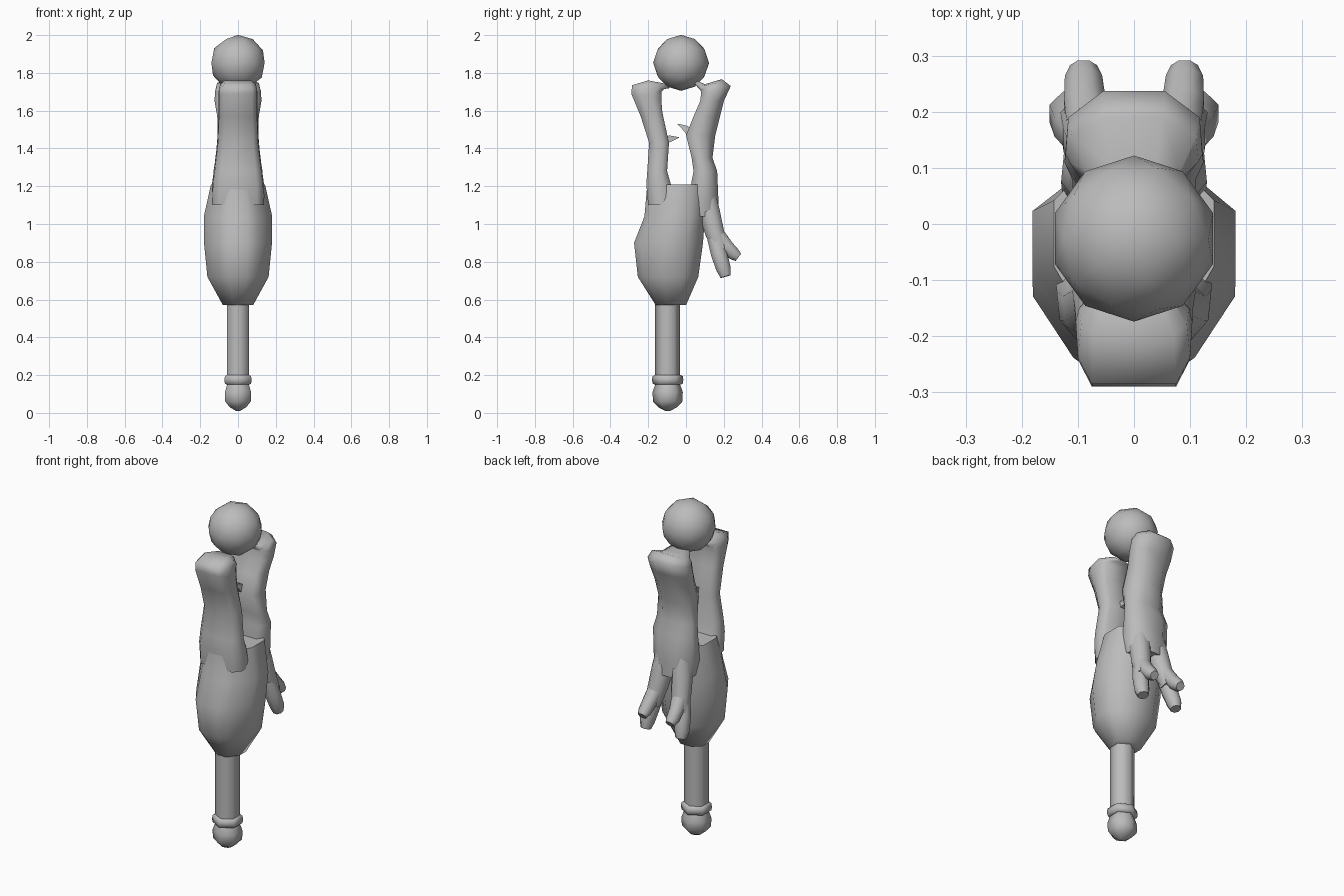
import bpy, bmesh, math
from mathutils import Vector

if "Cube" in bpy.data.objects:
    bpy.data.objects.remove(bpy.data.objects["Cube"])

grey = bpy.data.materials.new("plain_grey")
grey.use_nodes = True
COLOR = (0.5, 0.5, 0.5, 1)
grey.diffuse_color = COLOR
grey.node_tree.nodes["Principled BSDF"].inputs["Base Color"].default_value = COLOR


def finish(name, bm, angle=65):
    bmesh.ops.recalc_face_normals(bm, faces=bm.faces[:])
    mesh = bpy.data.meshes.new(name)
    bm.to_mesh(mesh)
    bm.free()
    ob = bpy.data.objects.new(name, mesh)
    bpy.context.collection.objects.link(ob)
    mesh.materials.append(grey)
    bpy.ops.object.select_all(action='DESELECT')
    ob.select_set(True)
    bpy.context.view_layer.objects.active = ob
    bpy.ops.object.shade_smooth_by_angle(angle=math.radians(angle))
    return ob


def loft(name, rings, angle=65):
    """Skin a list of equal-length point rings and cap both ends."""
    bm = bmesh.new()
    loops = [[bm.verts.new(p) for p in ring] for ring in rings]
    n = len(loops[0])
    for a, b in zip(loops, loops[1:]):
        for i in range(n):
            j = (i + 1) % n
            bm.faces.new((a[i], a[j], b[j], b[i]))
    bm.faces.new(loops[0])
    bm.faces.new(loops[-1])
    return finish(name, bm, angle)


def section(outer, inner, half_width, profile):
    """Mirrored cross-section spanning two (y, z) points."""
    o, i = Vector((0, *outer)), Vector((0, *inner))
    side = [(o.lerp(i, t), w * half_width) for t, w in profile]
    right = [p + Vector((w, 0, 0)) for p, w in side]
    left = [p - Vector((w, 0, 0)) for p, w in reversed(side)]
    return right + left


def tube(name, path, sides=8):
    """Round limb through (x, y, z, radius) points."""
    pts = [Vector(p[:3]) for p in path]
    rings = []
    for k, p in enumerate(pts):
        d = (pts[min(k + 1, len(pts) - 1)] - pts[max(k - 1, 0)]).normalized()
        u = d.cross(Vector((1, 0, 0))).normalized()
        v = d.cross(u)
        rings.append([p + path[k][3] * (u * math.cos(a) + v * math.sin(a))
                      for a in (math.tau * (i + .5) / sides for i in range(sides))])
    return loft(name, rings)


def lathe(name, profile, y, sides=6):
    """Turned part from (radius, z) points, corners facing front and back."""
    rings = [[Vector((r * math.sin(a), y + r * math.cos(a), z))
              for a in (math.tau * i / sides for i in range(sides))] for r, z in profile]
    return loft(name, rings)


# Handle: pommel, collar ring and grip
HANDLE_Y = -0.097
lathe("pommel", [(.012, .01), (.05, .03), (.078, .06), (.08, .11), (.066, .15)], HANDLE_Y)
lathe("collar_ring", [(.064, .148), (.08, .155), (.083, .175), (.08, .195), (.064, .202)], HANDLE_Y)
lathe("grip", [(.066, .14), (.066, .60)], HANDLE_Y)

# Swollen body: z, front y, back y, half width
BODY = [(.57, -.16, .0, .08), (.72, -.255, .065, .162), (.90, -.275, .09, .18),
        (1.04, -.22, .10, .181), (1.21, -.205, .12, .143)]
BODY_PROFILE = [(0, .3), (.1, .6), (.4, 1), (.76, 1), (1, .45)]
loft("body", [section((f, z), (b, z), w, BODY_PROFILE) for z, f, b, w in BODY])

# Two prongs with hooked heads: outer y, outer z, inner y, inner z, half width
FRONT = [(-.20, 1.10, -.06, 1.10, .14), (-.21, 1.21, -.08, 1.21, .138),
         (-.205, 1.28, -.10, 1.28, .128), (-.195, 1.43, -.09, 1.43, .11),
         (-.24, 1.57, -.125, 1.59, .104), (-.29, 1.69, -.13, 1.65, .104),
         (-.285, 1.735, -.13, 1.68, .104), (-.20, 1.76, -.13, 1.70, .098),
         (-.12, 1.745, -.115, 1.715, .06), (-.088, 1.722, -.09, 1.718, .02)]
BACK = [(.175, 1.04, .03, 1.04, .115), (.172, 1.12, .01, 1.12, .128),
        (.165, 1.28, .04, 1.28, .13), (.14, 1.35, .03, 1.35, .118),
        (.155, 1.47, .0, 1.47, .108), (.18, 1.57, .04, 1.57, .11),
        (.20, 1.65, .075, 1.65, .124), (.237, 1.73, .08, 1.69, .122),
        (.19, 1.767, .08, 1.70, .115), (.10, 1.74, .075, 1.71, .085),
        (.04, 1.768, .045, 1.742, .05), (.018, 1.755, .018, 1.75, .02)]
for name, rows, edge in (("front_prong", FRONT, .72), ("back_prong", BACK, .45)):
    profile = [(0, edge), (.3, .96), (.72, 1), (1, .78)]
    loft(name, [section((a, b), (c, d), w, profile) for a, b, c, d, w in rows])

# Rear legs, each forked into two toes
for side, s in (("left", 1), ("right", -1)):
    tube(side + "_leg", [(s * .055, .11, 1.16, .05), (s * .062, .125, 1.06, .06),
                         (s * .075, .150, .96, .055), (s * .09, .185, .86, .045)])
    tube(side + "_rear_toe", [(s * .08, .175, .93, .044), (s * .088, .215, .88, .04),
                              (s * .09, .255, .84, .036), (s * .09, .277, .823, .026)])
    tube(side + "_outer_toe", [(s * .083, .155, .92, .045), (s * .10, .175, .84, .046),
                               (s * .112, .198, .765, .042), (s * .114, .21, .722, .03)])

# Small spikes on the inner faces of the prongs
tube("front_spike", [(0, -.11, 1.44, .02), (0, -.085, 1.452, .025), (0, -.036, 1.458, .002)], 4)
tube("back_spike", [(0, .03, 1.47, .03), (0, .0, 1.505, .024), (0, -.044, 1.53, .002)], 4)

# Orb held between the hooks
bm = bmesh.new()
bmesh.ops.create_icosphere(bm, subdivisions=2, radius=.148)
bmesh.ops.translate(bm, verts=bm.verts[:], vec=(0, -.026, 1.853))
finish("orb", bm)
